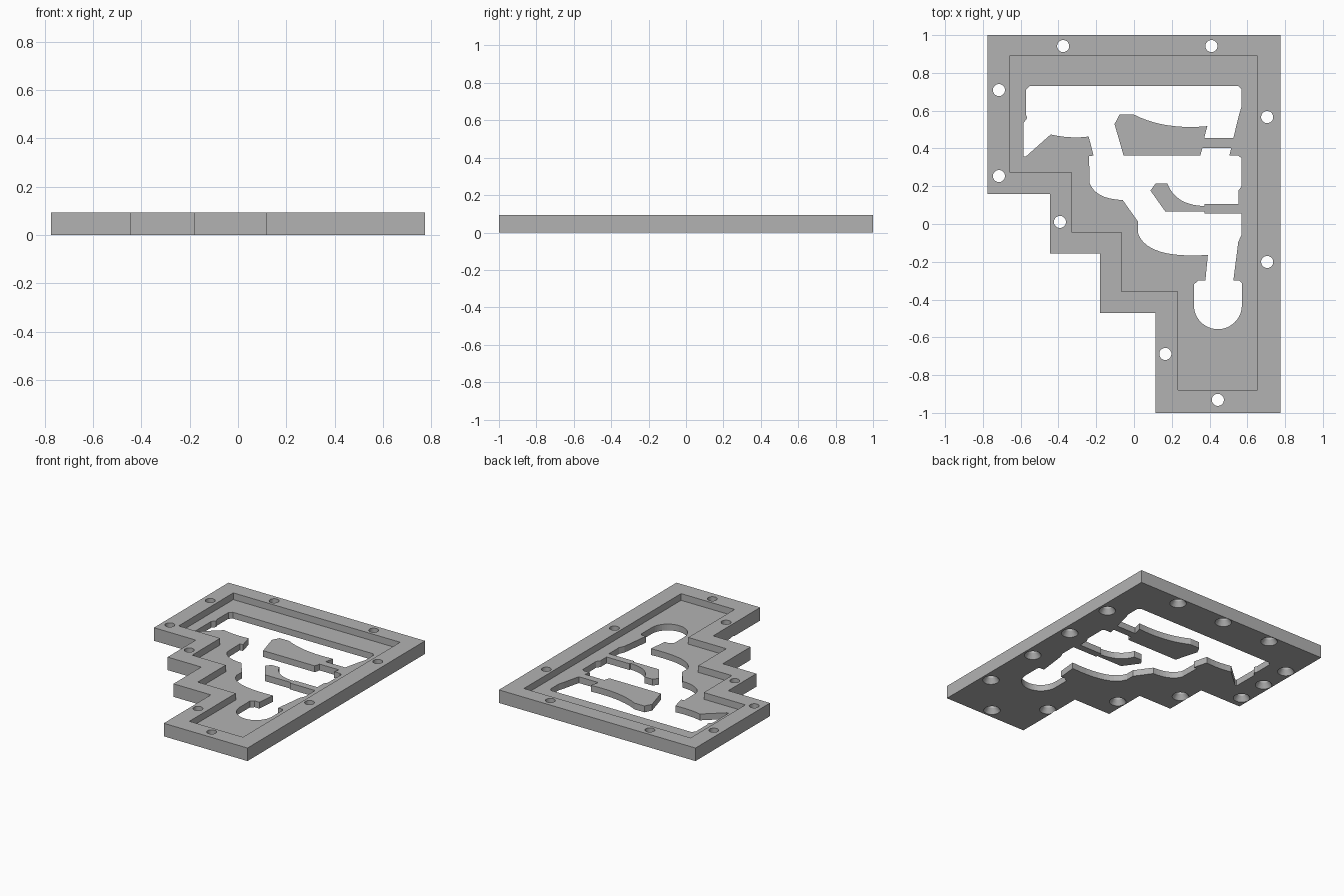
import bpy, bmesh, math

HEIGHT, FLOOR = 0.093, 0.045

grey = bpy.data.materials.new("plain grey")
grey.diffuse_color = (0.45, 0.45, 0.45, 1)


def make_object(name, bm):
    bmesh.ops.recalc_face_normals(bm, faces=bm.faces)
    mesh = bpy.data.meshes.new(name)
    bm.to_mesh(mesh)
    bm.free()
    mesh.materials.append(grey)
    obj = bpy.data.objects.new(name, mesh)
    bpy.context.collection.objects.link(obj)
    return obj


def prism(name, points, z0, z1):
    bm = bmesh.new()
    face = bm.faces.new([bm.verts.new((x, y, z0)) for x, y in points])
    top = bmesh.ops.extrude_face_region(bm, geom=[face])
    verts = [v for v in top["geom"] if isinstance(v, bmesh.types.BMVert)]
    bmesh.ops.translate(bm, verts=verts, vec=(0, 0, z1 - z0))
    return make_object(name, bm)


def lathe(name, x, y, profile, n=32):
    """Closed solid of revolution from (radius, z) pairs."""
    bm = bmesh.new()
    rings = [[bm.verts.new((x + r * math.cos(math.tau * i / n),
                            y + r * math.sin(math.tau * i / n), z))
              for i in range(n)] for r, z in profile]
    for a, b in zip(rings, rings[1:]):
        for i in range(n):
            bm.faces.new((a[i], a[(i + 1) % n], b[(i + 1) % n], b[i]))
    bm.faces.new(rings[0])
    bm.faces.new(rings[-1])
    return make_object(name, bm)


def curve(a, c, b, n=10):
    """Quadratic curve from a to b, pulled towards c."""
    return [tuple((1 - t) ** 2 * p + 2 * t * (1 - t) * q + t * t * r
                  for p, q, r in zip(a, c, b)) for t in [i / n for i in range(n + 1)]]


def cut(target, cutter):
    cutter.hide_render = True
    mod = target.modifiers.new("cut", 'BOOLEAN')
    mod.operation = 'DIFFERENCE'
    mod.solver = 'EXACT'
    mod.object = cutter
    bpy.context.view_layer.objects.active = target
    bpy.ops.object.modifier_apply(modifier=mod.name)
    bpy.data.objects.remove(cutter)


# Stepped body and the shallow recess that leaves a raised rim
outer = [(-0.775, 1), (0.775, 1), (0.775, -1), (0.115, -1), (0.115, -0.47),
         (-0.18, -0.47), (-0.18, -0.157), (-0.445, -0.157), (-0.445, 0.16), (-0.775, 0.16)]
inner = [(-0.66, 0.89), (0.655, 0.89), (0.655, -0.88), (0.233, -0.88), (0.233, -0.358),
         (-0.067, -0.358), (-0.067, -0.042), (-0.332, -0.042), (-0.332, 0.274), (-0.66, 0.274)]
plate = prism("stepped_plate", outer, 0, HEIGHT)
cut(plate, prism("recess_cutter", inner, FLOOR, HEIGHT + 0.1))

# Window outline, clockwise: top edge, then the upper tongue
window = [(-0.552, 0.73), (0.552, 0.73), (0.569, 0.714), (0.569, 0.62), (0.557, 0.582),
          (0.526, 0.455), (0.372, 0.455)]
window += curve((0.388, 0.518), (0.16, 0.497), (0.0, 0.579))
window += [(-0.077, 0.579), (-0.103, 0.529), (-0.055, 0.362), (0.351, 0.362), (0.362, 0.402),
           (0.515, 0.402), (0.505, 0.362), (0.552, 0.362), (0.569, 0.349), (0.569, 0.2),
           (0.552, 0.175), (0.552, 0.105), (0.372, 0.105)]
# Lower tongue
window += curve((0.372, 0.095), (0.22, 0.10), (0.177, 0.214))
window += [(0.114, 0.214), (0.087, 0.177), (0.166, 0.066), (0.372, 0.066), (0.372, 0.055),
           (0.569, 0.055), (0.569, -0.058), (0.552, -0.095), (0.526, -0.299), (0.558, -0.299),
           (0.571, -0.312)]
# Round pocket at the bottom
window += [(0.444 + 0.127 * math.cos(a), -0.43 - 0.127 * math.sin(a))
           for a in [math.pi * i / 24 for i in range(25)]]
window += [(0.317, -0.32), (0.341, -0.299), (0.378, -0.299)]
# Scalloped left side
window += curve((0.391, -0.164), (0.066, -0.185), (0.021, -0.048))
window += [(0.021, 0.013)]
window += curve((-0.06, 0.127), (-0.203, 0.132), (-0.235, 0.217))
window += [(-0.238, 0.36), (-0.214, 0.362)]
window += curve((-0.24, 0.463), (-0.34, 0.45), (-0.441, 0.474), 5)
window += [(-0.573, 0.357), (-0.586, 0.357), (-0.586, 0.534), (-0.565, 0.561),
           (-0.573, 0.582), (-0.573, 0.709)]
cut(plate, prism("window_cutter", window, -0.1, HEIGHT + 0.1))

# Countersunk screw holes right through the rim
through = [(-0.375, 0.942), (0.41, 0.942), (-0.715, 0.709), (-0.715, 0.254), (-0.392, 0.011),
           (0.705, 0.566), (0.705, -0.201), (0.166, -0.688), (0.444, -0.931)]
for x, y in through:
    cut(plate, lathe("screw_cutter", x, y, [(0.057, -0.002), (0.055, 0), (0.032, 0.035),
                                            (0.032, HEIGHT + 0.1)]))

# Blind holes in the underside
blind = [(0.02, 0.942), (-0.715, 0.48), (0.705, 0.18), (0.705, -0.63), (-0.12, -0.31)]
for x, y in blind:
    cut(plate, lathe("blind_cutter", x, y, [(0.057, -0.002), (0.055, 0), (0.032, 0.035),
                                            (0.032, 0.06)]))
